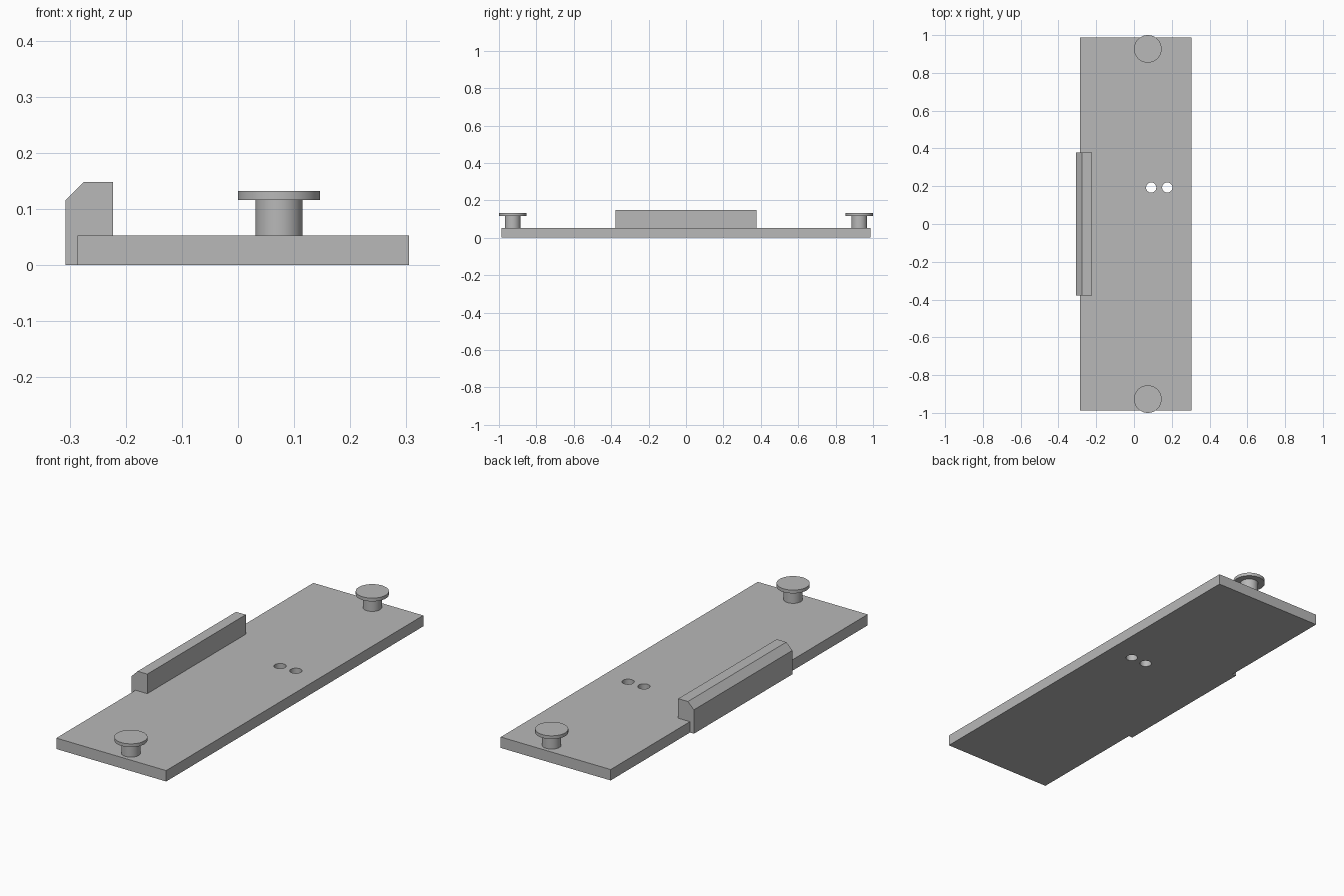
import bpy
import bmesh
import math

cube = bpy.data.objects.get("Cube")
if cube:
    bpy.data.objects.remove(cube, do_unlink=True)

grey = bpy.data.materials.new("plain grey")
grey.use_nodes = True
colour = (0.48, 0.48, 0.48, 1)
grey.diffuse_color = colour
grey.node_tree.nodes["Principled BSDF"].inputs["Base Color"].default_value = colour

PLATE_TOP = 0.053


def add_object(name, bm):
    bmesh.ops.recalc_face_normals(bm, faces=bm.faces)
    mesh = bpy.data.meshes.new(name)
    bm.to_mesh(mesh)
    bm.free()
    mesh.materials.append(grey)
    obj = bpy.data.objects.new(name, mesh)
    bpy.context.collection.objects.link(obj)
    return obj


def select_only(obj):
    bpy.ops.object.select_all(action="DESELECT")
    obj.select_set(True)
    bpy.context.view_layer.objects.active = obj


def smooth(obj):
    select_only(obj)
    bpy.ops.object.shade_smooth_by_angle(angle=math.radians(30))


def extrude_profile(name, profile, half_length):
    """Extrude an x-z outline along y, centred on the origin."""
    bm = bmesh.new()
    face = bm.faces.new([bm.verts.new((x, -half_length, z)) for x, z in profile])
    result = bmesh.ops.extrude_face_region(bm, geom=[face])
    verts = [v for v in result["geom"] if isinstance(v, bmesh.types.BMVert)]
    bmesh.ops.translate(bm, verts=verts, vec=(0, 2 * half_length, 0))
    return add_object(name, bm)


def lathe(name, profile, location, sides=64):
    """Spin a radius-height outline about the vertical axis."""
    bm = bmesh.new()
    verts = [bm.verts.new((r, 0, z)) for r, z in profile]
    edges = [bm.edges.new(pair) for pair in zip(verts, verts[1:])]
    bmesh.ops.spin(bm, geom=verts + edges, axis=(0, 0, 1), cent=(0, 0, 0),
                   angle=2 * math.pi, steps=sides, use_duplicate=False)
    bmesh.ops.remove_doubles(bm, verts=bm.verts, dist=0.0001)
    obj = add_object(name, bm)
    obj.location = location
    return obj


# Base plate
left, right = -0.286, 0.305
plate = extrude_profile("base_plate", [(left, 0), (right, 0),
                                       (right, PLATE_TOP), (left, PLATE_TOP)], 0.987)

# Two through holes
for x in (0.091, 0.176):
    cutter = lathe("hole_cutter", [(0, -0.1), (0.027, -0.1), (0.027, 0.2), (0, 0.2)],
                   (x, 0.193, 0), 48)
    cutter.hide_render = True
    cut = plate.modifiers.new("hole", "BOOLEAN")
    cut.operation = "DIFFERENCE"
    cut.solver = "EXACT"
    cut.object = cutter
    select_only(plate)
    bpy.ops.object.modifier_apply(modifier=cut.name)
    bpy.data.objects.remove(cutter, do_unlink=True)
smooth(plate)

# Chamfered side rail, notched over the plate edge
extrude_profile("side_rail", [(-0.307, 0), (left, 0), (left, PLATE_TOP),
                              (-0.223, PLATE_TOP), (-0.223, 0.148),
                              (-0.275, 0.148), (-0.307, 0.116)], 0.378)

# Flat-headed pegs at both ends
peg = [(0, PLATE_TOP), (0.042, PLATE_TOP), (0.042, 0.116),
       (0.073, 0.116), (0.073, 0.132), (0, 0.132)]
for name, y in (("front_peg", -0.927), ("back_peg", 0.927)):
    smooth(lathe(name, peg, (0.073, y, 0)))
